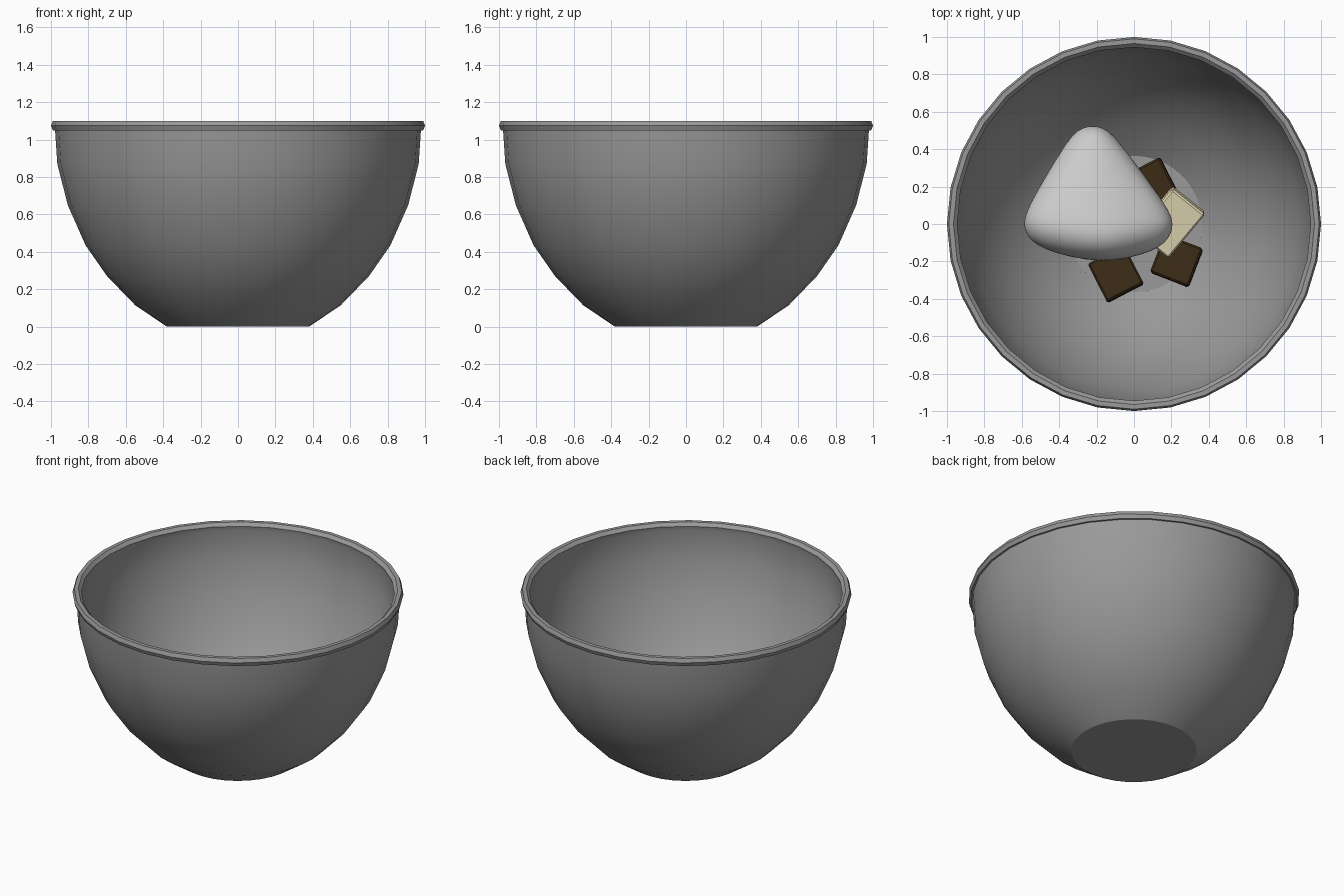
import bpy, bmesh, math
from mathutils import Vector, Euler

if "Cube" in bpy.data.objects:
    bpy.data.objects.remove(bpy.data.objects["Cube"])

def mat(name, rgb):
    m = bpy.data.materials.new(name)
    m.diffuse_color = (*rgb, 1)
    m.use_nodes = True
    m.node_tree.nodes["Principled BSDF"].inputs["Base Color"].default_value = m.diffuse_color
    return m

def add(name, bm, material=None, smooth=None):
    bmesh.ops.recalc_face_normals(bm, faces=bm.faces)
    me = bpy.data.meshes.new(name)
    bm.to_mesh(me)
    bm.free()
    ob = bpy.data.objects.new(name, me)
    bpy.context.collection.objects.link(ob)
    if material:
        me.materials.append(material)
    if smooth:
        bpy.ops.object.select_all(action='DESELECT')
        ob.select_set(True)
        bpy.context.view_layer.objects.active = ob
        bpy.ops.object.shade_smooth_by_angle(angle=math.radians(smooth))
    return ob

dark = mat("dark_grey", (0.32, 0.32, 0.32))
brown = mat("brown", (0.045, 0.024, 0.008))
cream = mat("cream", (0.85, 0.76, 0.5))

# Bowl: closed profile turned round z in 32 steps, outside then inside
profile = [(0, 0), (0.38, 0), (0.55, 0.115), (0.70, 0.27), (0.815, 0.435),
           (0.91, 0.65), (0.966, 0.87), (0.978, 1.05), (0.99, 1.05),
           (1.0, 1.075), (0.99, 1.1), (0.965, 1.1), (0.945, 1.08), (0.952, 1.05),
           (0.94, 0.87), (0.885, 0.66), (0.79, 0.455), (0.68, 0.295),
           (0.53, 0.145), (0.365, 0.03), (0, 0.03)]
bm = bmesh.new()
N = 32
rings = []
for r, z in profile:
    if r == 0:
        rings.append([bm.verts.new((0, 0, z))] * N)
    else:
        rings.append([bm.verts.new((r * math.cos(2 * math.pi * i / N),
                                    r * math.sin(2 * math.pi * i / N), z)) for i in range(N)])
for a, b in zip(rings, rings[1:]):
    for i in range(N):
        j = (i + 1) % N
        bm.faces.new(list(dict.fromkeys([a[i], a[j], b[j], b[i]])))
add("bowl", bm, dark, 30)

# Rounded lump: smooth hull around a few balls
centres = [Vector(c) for c in [(-0.43, 0.01, 0.37), (-0.22, 0.36, 0.27), (0.05, 0.0, 0.32),
                               (-0.18, -0.045, 0.42), (-0.17, -0.045, 0.25)]]
bm = bmesh.new()
bmesh.ops.create_icosphere(bm, subdivisions=4, radius=1)
for v in bm.verts:
    d = v.co.normalized()
    w = [math.exp(18 * d.dot(c)) for c in centres]
    p = sum((c * k for c, k in zip(centres, w)), Vector()) / sum(w)
    v.co = p + d * 0.165
add("lump", bm, None, 60)

# Blocks lying in the bowl
def block(name, loc, size, rot, material):
    bm = bmesh.new()
    bmesh.ops.create_cube(bm, size=1)
    bmesh.ops.scale(bm, vec=size, verts=bm.verts)
    bmesh.ops.bevel(bm, geom=bm.edges[:], offset=0.01, segments=1, affect='EDGES')
    m = Euler([math.radians(a) for a in rot]).to_matrix()
    for v in bm.verts:
        v.co = m @ v.co + Vector(loc)
    add(name, bm, material)

block("brown_square_front", (-0.097, -0.268, 0.11), (0.22, 0.23, 0.08), (-6, 0, 27), brown)
block("brown_square_right", (0.228, -0.196, 0.1), (0.22, 0.22, 0.08), (-3, -3, -21), brown)
block("brown_square_back", (0.09, 0.21, 0.1), (0.22, 0.22, 0.08), (4, 0, -63), brown)
block("cream_block", (0.195, 0.01, 0.2), (0.31, 0.225, 0.08), (8, -10, 50), cream)
